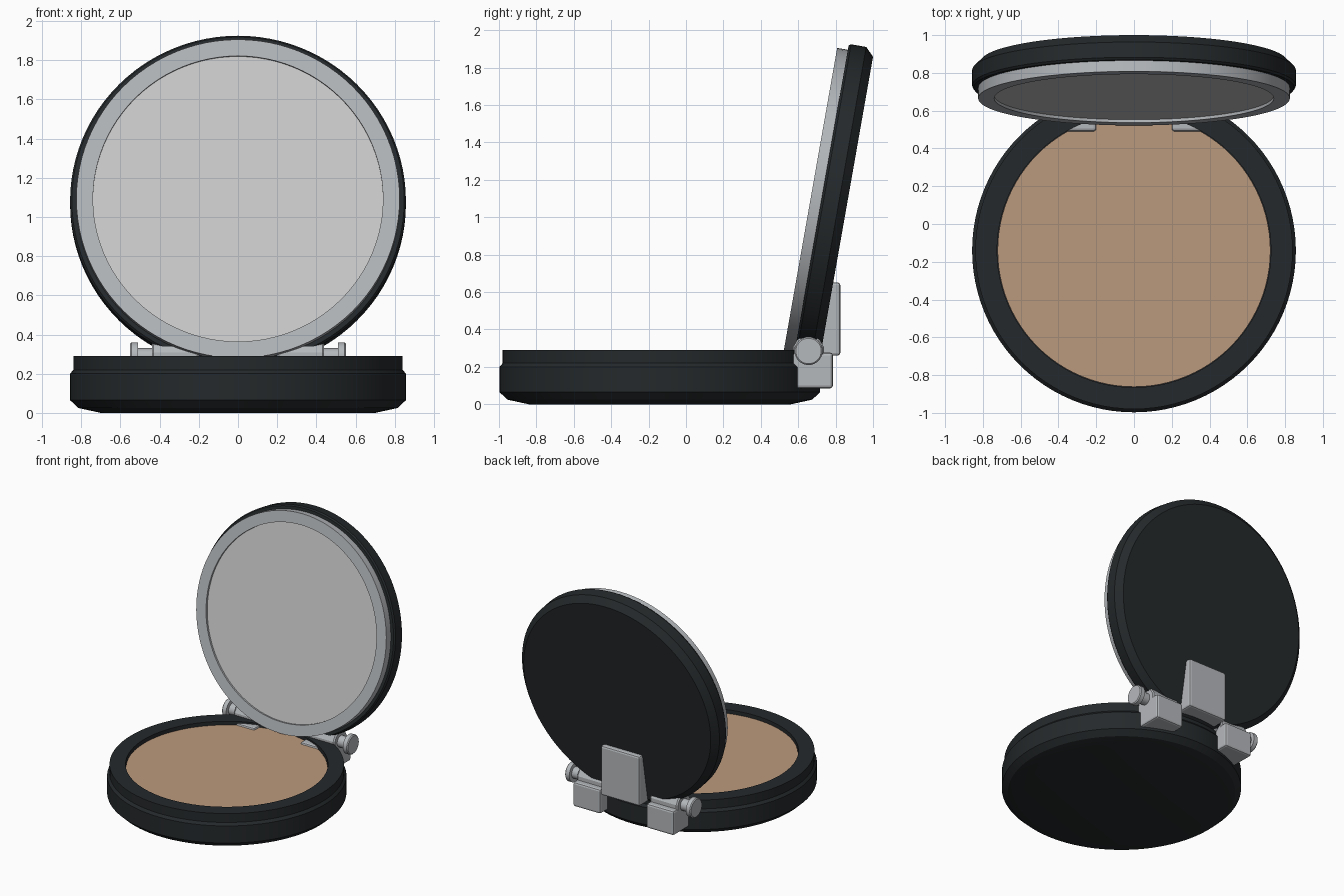
import bpy, bmesh
from math import radians, pi, cos, sin
from mathutils import Matrix

if "Cube" in bpy.data.objects:
    bpy.data.objects.remove(bpy.data.objects["Cube"])


def material(name, rgb):
    m = bpy.data.materials.new(name)
    m.diffuse_color = (*rgb, 1)
    m.use_nodes = True
    m.node_tree.nodes["Principled BSDF"].inputs["Base Color"].default_value = m.diffuse_color
    return m


BLACK = material("black_plastic", (0.018, 0.022, 0.024))
POWDER = material("powder", (0.50, 0.32, 0.205))
SILVER = material("silver", (0.46, 0.48, 0.50))
MIRROR = material("mirror_glass", (0.66, 0.67, 0.68))


def finish(name, bm, mat, matrix=None):
    bmesh.ops.recalc_face_normals(bm, faces=bm.faces[:])
    me = bpy.data.meshes.new(name)
    bm.to_mesh(me)
    bm.free()
    ob = bpy.data.objects.new(name, me)
    bpy.context.collection.objects.link(ob)
    if matrix is not None:
        ob.matrix_world = matrix
    me.materials.append(mat)
    bpy.ops.object.select_all(action='DESELECT')
    ob.select_set(True)
    bpy.context.view_layer.objects.active = ob
    bpy.ops.object.shade_smooth_by_angle(angle=radians(15))
    return ob


def lathe(name, profile, mat, matrix=None, n=96, loop=False):
    """Revolve (radius, height) points about z; open ends are capped."""
    bm = bmesh.new()
    rings = [[bm.verts.new((r * cos(2 * pi * i / n), r * sin(2 * pi * i / n), z))
              for i in range(n)] for r, z in profile]
    pairs = list(zip(rings, rings[1:]))
    if loop:
        pairs.append((rings[-1], rings[0]))
    else:
        bm.faces.new(rings[0])
        bm.faces.new(rings[-1])
    for a, b in pairs:
        for i in range(n):
            j = (i + 1) % n
            bm.faces.new((a[i], a[j], b[j], b[i]))
    return finish(name, bm, mat, matrix)


def box(name, lo, hi, mat, bevel=0.015):
    bm = bmesh.new()
    bmesh.ops.create_cube(bm, size=1)
    for v in bm.verts:
        v.co = [l + (c + 0.5) * (h - l) for l, h, c in zip(lo, hi, v.co)]
    bmesh.ops.bevel(bm, geom=bm.edges[:], offset=bevel, segments=2,
                    profile=0.5, affect='EDGES')
    return finish(name, bm, mat)


# Base tray and powder pan
base = Matrix.Translation((0, -0.14, 0))
lathe("base_tray", [(0.70, 0), (0.815, 0.025), (0.857, 0.065), (0.857, 0.20),
                    (0.84, 0.22), (0.84, 0.29), (0.725, 0.29), (0.725, 0.24)],
      BLACK, base)
lathe("powder_pan", [(0.722, 0.235), (0.722, 0.262)], POWDER, base)

# Open lid: local z points out through its back, leaning 10 degrees
lid = Matrix.Translation((0, 0.665, 1.093)) @ Matrix.Rotation(radians(-100), 4, 'X')
lathe("lid_shell", [(0.848, 0.058), (0.857, 0.07), (0.857, 0.152),
                    (0.812, 0.197)], BLACK, lid)
lathe("mirror_frame", [(0.825, 0), (0.825, 0.065), (0.74, 0.065), (0.74, 0)],
      SILVER, lid, loop=True)
lathe("mirror", [(0.742, 0.016), (0.742, 0.06)], MIRROR, lid)

# Hinge: pin with flanged ends, a clamp on each side, plate on the lid back
axis = Matrix.Translation((0, 0.655, 0.285)) @ Matrix.Rotation(radians(90), 4, 'Y')
lathe("hinge_pin", [(0.068, -0.55), (0.075, -0.543), (0.075, -0.51), (0.045, -0.51),
                    (0.045, 0.51), (0.075, 0.51), (0.075, 0.543), (0.068, 0.55)],
      SILVER, axis, n=32)
for side, s in (("left", -1), ("right", 1)):
    x0, x1 = sorted((0.2 * s, 0.44 * s))
    box(f"hinge_block_{side}", (x0, 0.49, 0.085), (x1, 0.785, 0.277), SILVER)
    lathe(f"hinge_knuckle_{side}", [(0.077, x0), (0.085, x0 + 0.01),
                                    (0.085, x1 - 0.01), (0.077, x1)],
          SILVER, axis @ Matrix.Rotation(pi / 12, 4, 'Z'), n=12)
box("hinge_plate", (-0.17, 0.655, 0.26), (0.17, 0.825, 0.652), SILVER)
